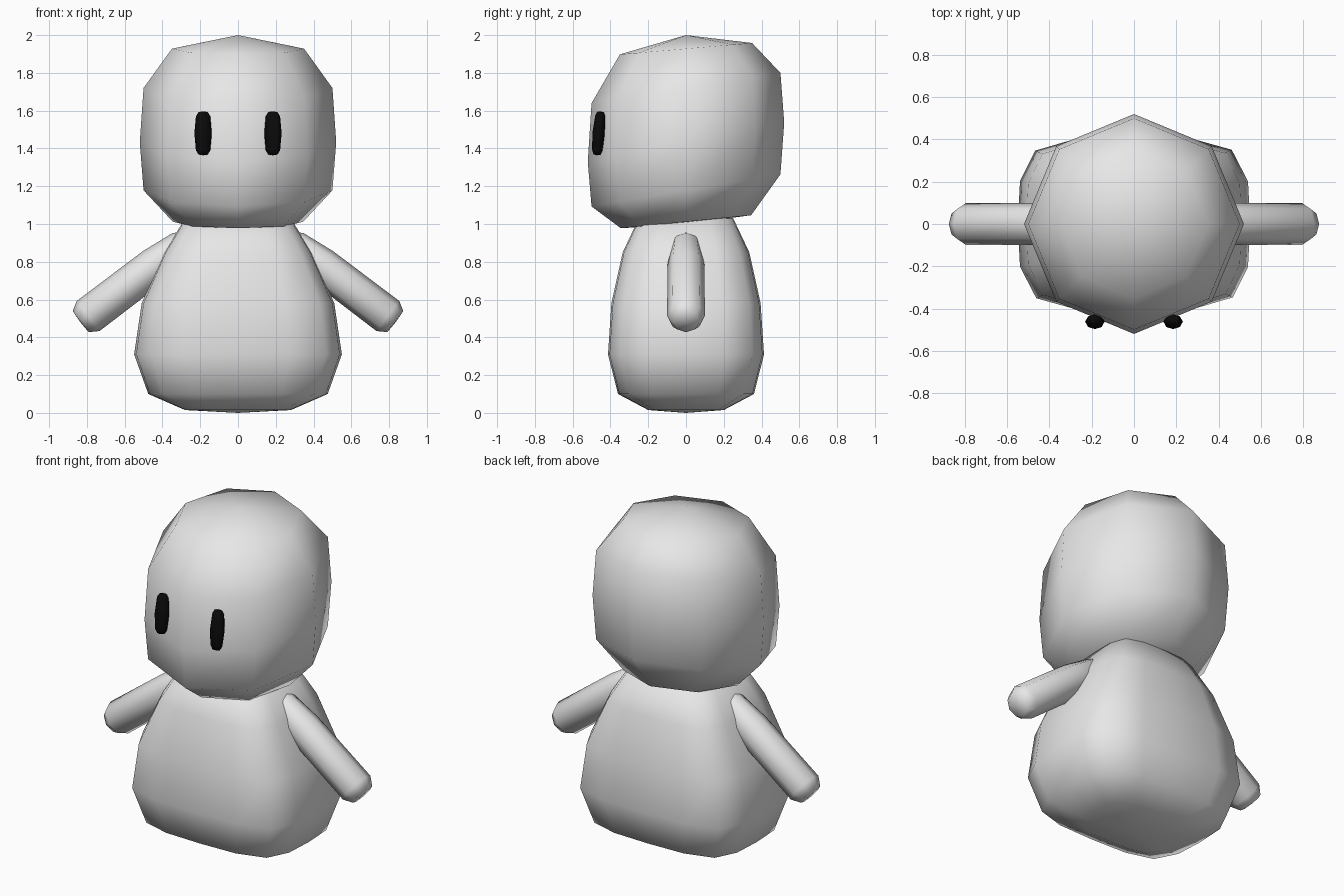
import bpy, bmesh, math
from mathutils import Matrix, Vector

if "Cube" in bpy.data.objects:
    bpy.data.objects.remove(bpy.data.objects["Cube"])


def material(name, rgb):
    m = bpy.data.materials.new(name)
    m.diffuse_color = (*rgb, 1)
    m.use_nodes = True
    m.node_tree.nodes["Principled BSDF"].inputs["Base Color"].default_value = m.diffuse_color
    return m


GREY = material("light_grey", (0.8, 0.8, 0.8))
BLACK = material("black", (0.003, 0.003, 0.003))


def circle(n):
    return [(math.cos(2 * math.pi * i / n), math.sin(2 * math.pi * i / n)) for i in range(n)]


def loft(name, section, rings, bottom, top, mat, matrix=Matrix()):
    """Skin a section through rings of (rx, ry, z, slope along y), closed by two poles."""
    bm = bmesh.new()
    loops = [[bm.verts.new((rx * u, ry * v, z + slope * ry * v)) for u, v in section]
             for rx, ry, z, slope in rings]
    low, high = bm.verts.new((0, 0, bottom)), bm.verts.new((0, 0, top))
    n = len(section)
    for i in range(n):
        j = (i + 1) % n
        bm.faces.new((low, loops[0][j], loops[0][i]))
        bm.faces.new((high, loops[-1][i], loops[-1][j]))
        for a, b in zip(loops, loops[1:]):
            bm.faces.new((a[i], a[j], b[j], b[i]))
    bm.transform(matrix)
    bmesh.ops.recalc_face_normals(bm, faces=bm.faces)
    for f in bm.faces:
        f.smooth = True
    mesh = bpy.data.meshes.new(name)
    bm.to_mesh(mesh)
    bm.free()
    mesh.materials.append(mat)
    ob = bpy.data.objects.new(name, mesh)
    bpy.context.collection.objects.link(ob)
    return ob


# Pear-shaped body with a rounded-box cross-section
quarter = [(1, 0), (.98, .49), (.84, .85), (.49, .98)]
box_section = quarter + [(-v, u) for u, v in quarter]
box_section += [(-u, -v) for u, v in box_section]
loft("body", box_section,
     [(.28, .20, .015, 0), (.475, .36, .10, 0), (.55, .413, .31, 0),
      (.51, .395, .58, 0), (.39, .335, .85, 0), (.28, .25, 1.03, 0)],
     0, 1.06, GREY)

# Low-poly head, its rings tilted towards the face
loft("head", circle(8),
     [(.345, .345, 1.012, .10), (.50, .50, 1.178, .17), (.52, .52, 1.433, .20),
      (.50, .50, 1.72, .16), (.35, .35, 1.928, .086)],
     1.0, 2.0, GREY)

for side, label in ((-1, "left"), (1, "right")):
    # Arm: a capsule running from the shoulder down and outwards
    shoulder, hand = Vector((side * .25, 0, .925)), Vector((side * .833, 0, .483))
    axis = hand - shoulder
    length = axis.length
    turn = Vector((0, 0, 1)).rotation_difference(axis).to_matrix().to_4x4()
    loft(label + "_arm", circle(8),
         [(.055, .055, .02, 0), (.08, .08, .06, 0), (.098, .098, .24, 0),
          (.10, .10, length - .05, 0), (.07, .07, length, 0)],
         0, length + .003, GREY, Matrix.Translation(shoulder) @ turn)

    # Eye: a tall black bead leaning back with the face
    loft(label + "_eye", circle(8),
         [(.024, .018, -.113, 0), (.038, .027, -.09, 0), (.046, .034, 0, 0),
          (.038, .027, .09, 0), (.024, .018, .113, 0)],
         -.117, .117, BLACK,
         Matrix.Translation((side * .185, -.462, 1.48)) @ Matrix.Rotation(math.radians(-5), 4, 'X'))
